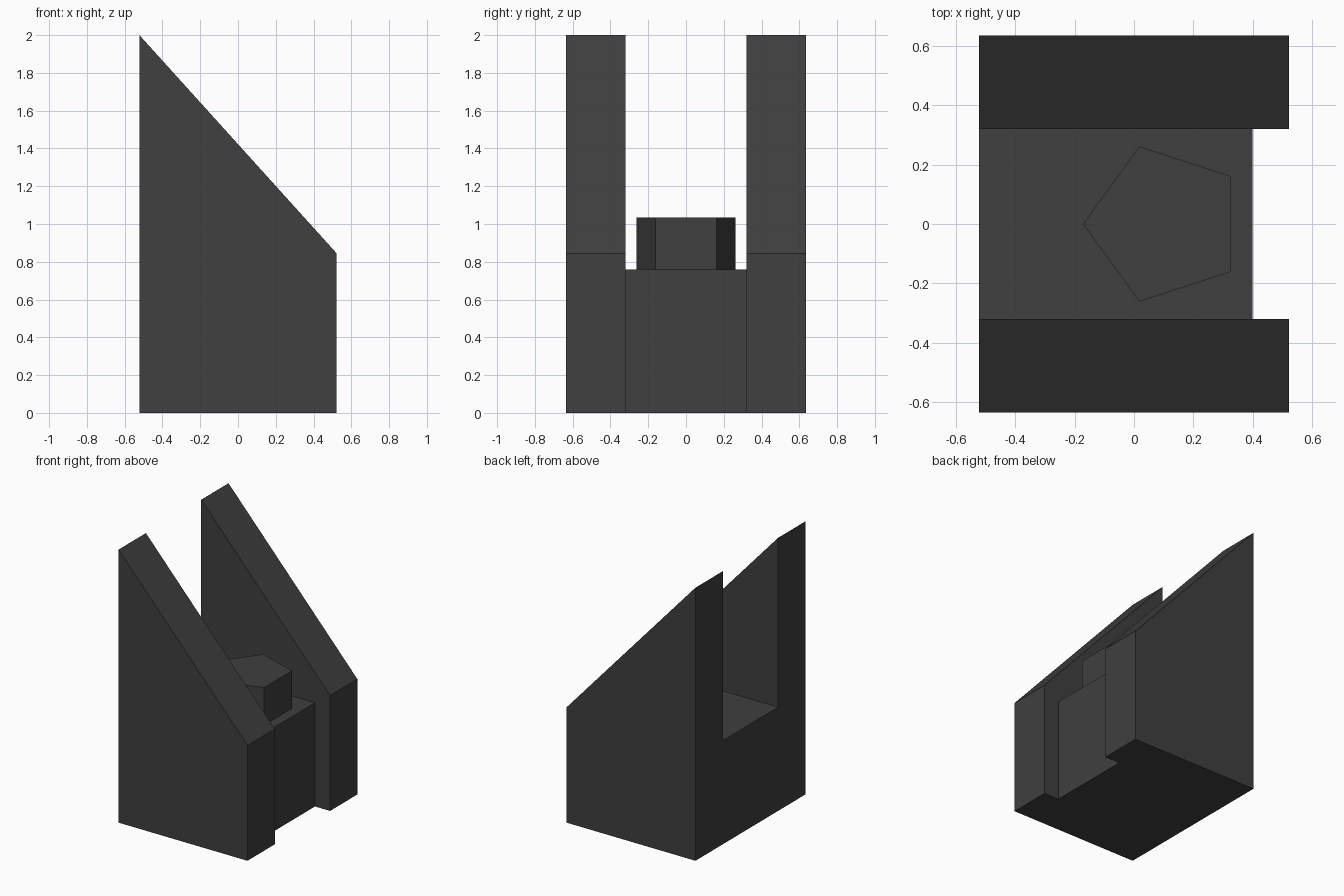
import bpy
import bmesh
from math import cos, sin, pi
from mathutils import Vector

cube = bpy.data.objects.get("Cube")
if cube:
    bpy.data.objects.remove(cube, do_unlink=True)

# Single dark grey colour
grey = bpy.data.materials.new("dark_grey")
grey.use_nodes = True
colour = (0.05, 0.05, 0.05, 1)
grey.diffuse_color = colour
grey.node_tree.nodes["Principled BSDF"].inputs["Base Color"].default_value = colour

BACK, FRONT = -0.522, 0.522
INNER, OUTER = 0.32, 0.636
DECK = 0.76


def prism(name, points, direction):
    """Extrude a flat outline along a direction."""
    bm = bmesh.new()
    face = bm.faces.new([bm.verts.new(p) for p in points])
    new = bmesh.ops.extrude_face_region(bm, geom=[face])["geom"]
    verts = [v for v in new if isinstance(v, bmesh.types.BMVert)]
    bmesh.ops.translate(bm, verts=verts, vec=Vector(direction))
    bmesh.ops.recalc_face_normals(bm, faces=bm.faces)
    mesh = bpy.data.meshes.new(name)
    bm.to_mesh(mesh)
    bm.free()
    mesh.materials.append(grey)
    obj = bpy.data.objects.new(name, mesh)
    bpy.context.collection.objects.link(obj)
    return obj


# Sloping side walls
profile = [(BACK, 0), (FRONT, 0), (FRONT, 0.845), (BACK, 2)]
for name, y in (("front_wall", -OUTER), ("rear_wall", INNER)):
    prism(name, [(x, y, z) for x, z in profile], (0, OUTER - INNER, 0))

# Block between the walls, set back from their low ends
block = [(BACK, -INNER), (0.4, -INNER), (0.4, INNER), (BACK, INNER)]
prism("centre_block", [(x, y, 0) for x, y in block], (0, 0, DECK))

# Five-sided pedestal on the block
angles = [pi + i * 2 * pi / 5 for i in range(5)]
prism("pedestal",
      [(0.103 + 0.275 * cos(a), 0.275 * sin(a), DECK) for a in angles],
      (0, 0, 0.275))
